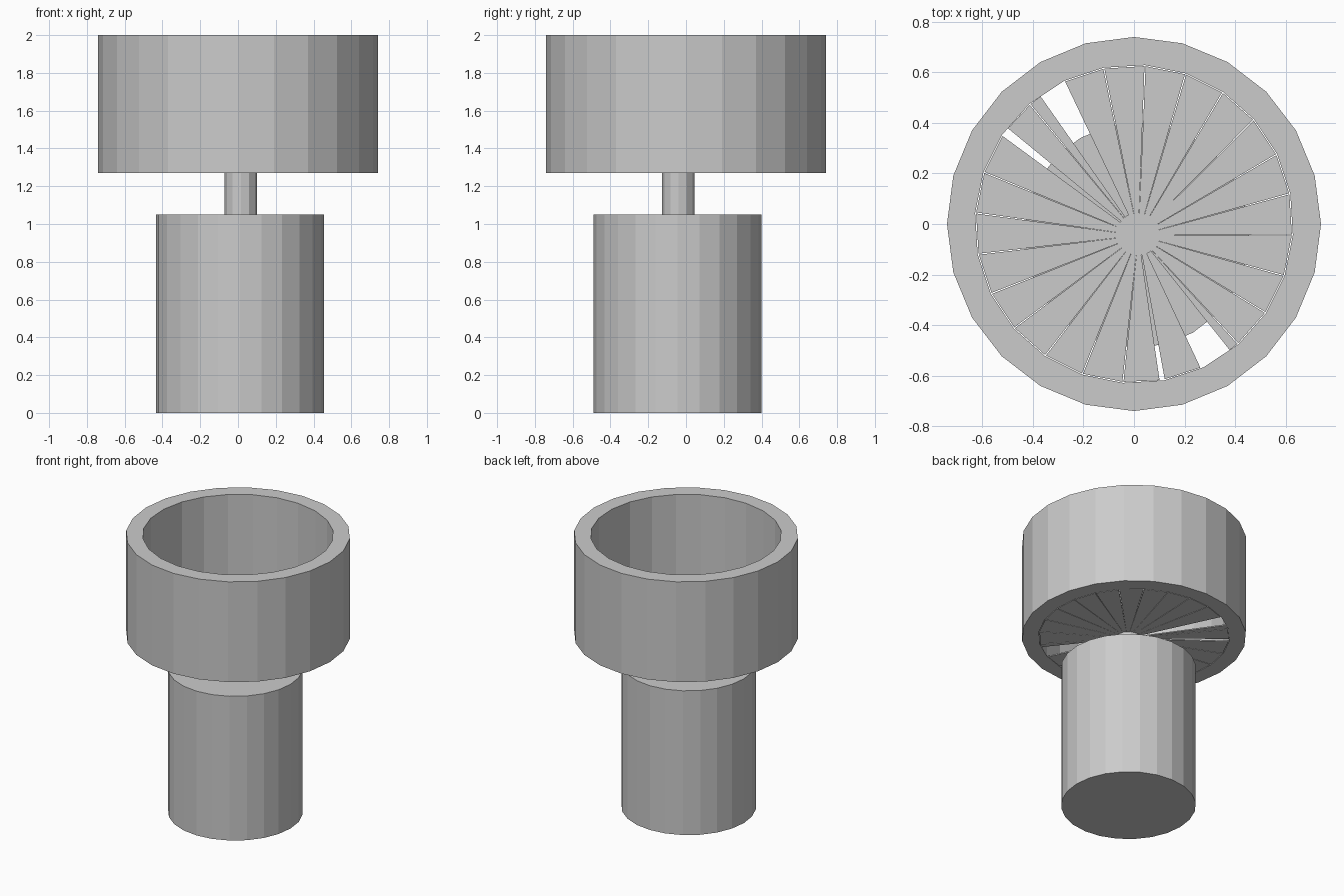
import bpy, bmesh
from math import sin, cos, radians

if "Cube" in bpy.data.objects:
    bpy.data.objects.remove(bpy.data.objects["Cube"])

SHAFT = (0.01, -0.045)      # axis of base and shaft, slightly off centre
STEP = 15                   # degrees per facet


def finish(name, bm):
    bmesh.ops.recalc_face_normals(bm, faces=bm.faces)
    mesh = bpy.data.meshes.new(name)
    bm.to_mesh(mesh)
    bm.free()
    obj = bpy.data.objects.new(name, mesh)
    bpy.context.collection.objects.link(obj)
    return obj


def polar(r, deg, z, c=(0, 0)):
    return (c[0] + r * cos(radians(deg)), c[1] + r * sin(radians(deg)), z)


def ring(bm, r, z, sides, phase=0, c=(0, 0)):
    return [bm.verts.new(polar(r, phase + 360 * i / sides, z, c)) for i in range(sides)]


def bridge(bm, a, b):
    n = len(a)
    for i in range(n):
        j = (i + 1) % n
        bm.faces.new((a[i], a[j], b[j], b[i]))


def cylinder(name, r, z0, z1, sides, c):
    bm = bmesh.new()
    low, top = ring(bm, r, z0, sides, 0, c), ring(bm, r, z1, sides, 0, c)
    bridge(bm, low, top)
    bm.faces.new(low)
    bm.faces.new(top)
    return finish(name, bm)


# Base drum and thin shaft
cylinder("base_drum", 0.445, 0, 1.05, 24, SHAFT)
cylinder("shaft", 0.086, 1.05, 1.28, 12, (0.015, -0.04))

# Open outer duct, inner wall turned slightly against the outer
bm = bmesh.new()
loops = [ring(bm, 0.74, 1.27, 24), ring(bm, 0.74, 2.0, 24),
         ring(bm, 0.63, 2.0, 24, -4), ring(bm, 0.63, 1.27, 24, -4)]
for i in range(4):
    bridge(bm, loops[i], loops[(i + 1) % 4])
finish("duct", bm)

# Flat floor blades: (start trim, end trim) in degrees for the wider gaps
trims = {116: (10, 0), 131: (0, 3), 296: (11, 0), 281: (0, 1), 266: (0, 1.5)}
bm = bmesh.new()
for k in range(24):
    start = (11 + STEP * k) % 360
    t0, t1 = trims.get(start, (0, 0))
    a, b = start + t0 + 0.2, start + STEP - t1 - 0.2
    outline = [polar(0.075, a, 0, (0.015, -0.04)), polar(0.626, a, 0),
               polar(0.626, b, 0), polar(0.075, b, 0, (0.015, -0.04))]
    low = [bm.verts.new((x, y, 1.27)) for x, y, _ in outline]
    top = [bm.verts.new((x, y, 1.278)) for x, y, _ in outline]
    bridge(bm, low, top)
    bm.faces.new(low)
    bm.faces.new(top)
finish("fan_blades", bm)
